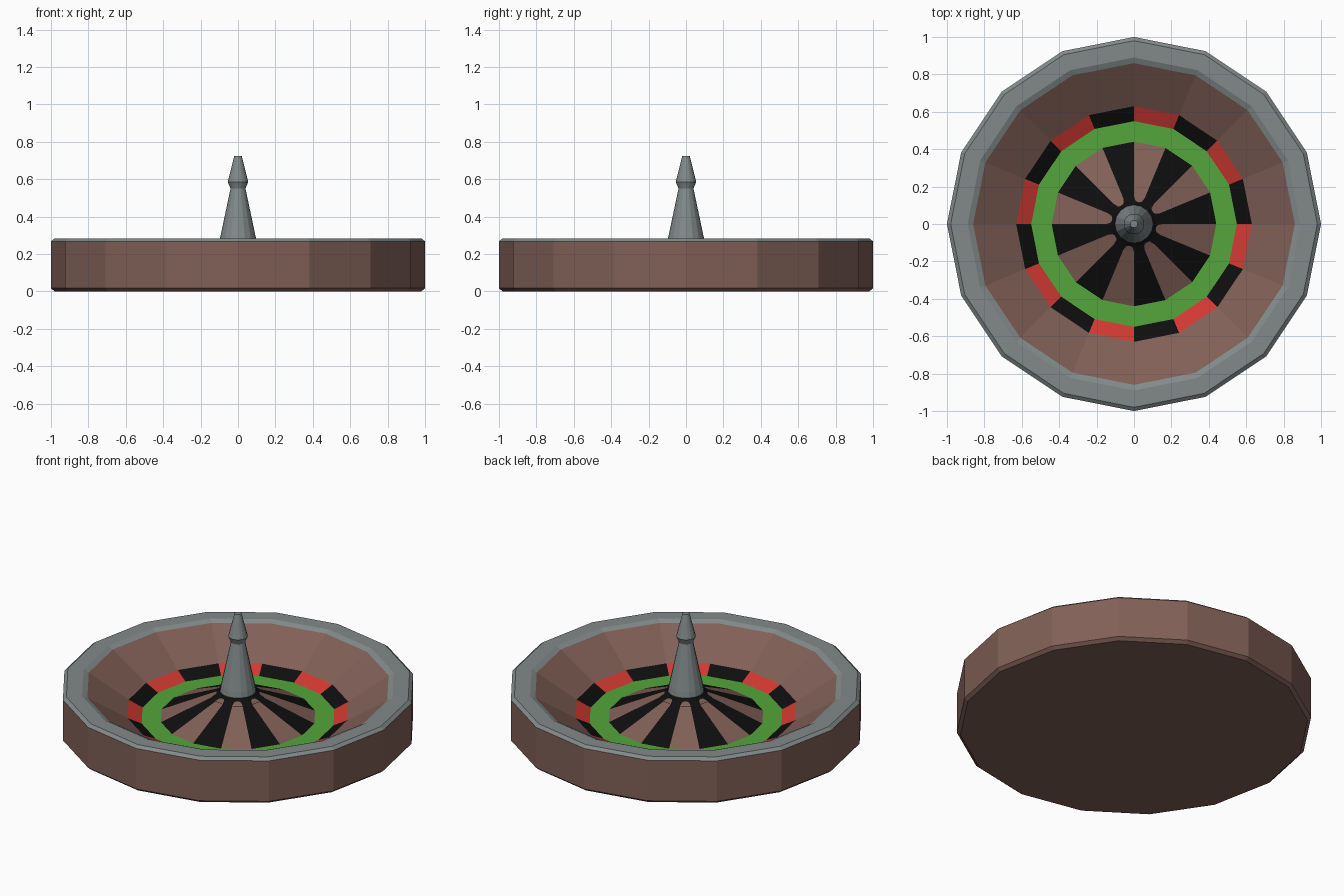
import bpy, bmesh, math

if "Cube" in bpy.data.objects:
    bpy.data.objects.remove(bpy.data.objects["Cube"])

N = 16


def material(name, rgb):
    lin = [((c / 255 + 0.055) / 1.055) ** 2.4 if c > 10 else c / 255 / 12.92 for c in rgb]
    m = bpy.data.materials.new(name)
    m.diffuse_color = (*lin, 1)
    m.use_nodes = True
    m.node_tree.nodes["Principled BSDF"].inputs["Base Color"].default_value = m.diffuse_color
    return m


brown = material("brown wood", (129, 96, 87))
grey = material("grey metal", (130, 138, 138))
red = material("red", (210, 57, 50))
green = material("green", (83, 166, 59))
black = material("black", (14, 14, 14))


def lathe(name, profile, mats, rule, cap_start=False, cap_end=False):
    """Revolve (r, z) points in N flat sides; rule(band, side) -> material index."""
    bm = bmesh.new()
    rings = [[bm.verts.new((r * math.cos(2 * math.pi * i / N),
                            r * math.sin(2 * math.pi * i / N), z)) for i in range(N)]
             for r, z in profile]
    for b in range(len(rings) - 1):
        for i in range(N):
            j = (i + 1) % N
            f = bm.faces.new((rings[b][i], rings[b][j], rings[b + 1][j], rings[b + 1][i]))
            f.material_index = rule(b, i)
    if cap_start:
        bm.faces.new(rings[0][::-1]).material_index = rule(0, 0)
    if cap_end:
        bm.faces.new(rings[-1]).material_index = rule(len(rings) - 2, 0)
    me = bpy.data.meshes.new(name)
    bm.to_mesh(me)
    bm.free()
    for m in mats:
        me.materials.append(m)
    ob = bpy.data.objects.new(name, me)
    bpy.context.collection.objects.link(ob)
    return ob


# outer wooden body with chamfered foot
lathe("body", [(0.98, 0), (1, 0.017), (1, 0.268)], [brown], lambda b, i: 0, cap_start=True)

# metal rim
lathe("rim", [(1, 0.268), (0.98, 0.284), (0.89, 0.284), (0.86, 0.27)], [grey], lambda b, i: 0)

# sloped bowl, alternating pockets, flat track
lathe("bowl", [(0.86, 0.27), (0.63, 0.125), (0.55, 0.085), (0.44, 0.085)],
      [brown, black, red, green], lambda b, i: (0, 1 + i % 2, 3)[b])

# raised cone with alternating wedges and black collar
lathe("centre_cone", [(0.44, 0.085), (0.15, 0.216), (0.12, 0.232), (0.09, 0.255)],
      [black, brown], lambda b, i: i % 2 if b == 0 else 0)


# rounded tips of the brown wedges
def wedge_tips():
    bm = bmesh.new()
    for i in range(1, N, 2):
        a = 2 * math.pi * (i + 0.5) / N
        c, s = math.cos(a), math.sin(a)
        pts = [(0.147, -0.0293), (0.147, 0.0293), (0.126, 0.019), (0.120, 0.008),
               (0.120, -0.008), (0.126, -0.019)]
        bm.faces.new([bm.verts.new((u * c - v * s, u * s + v * c,
                                    0.219 + (0.147 - u) * 0.54)) for u, v in pts])
    me = bpy.data.meshes.new("wedge_tips")
    bm.to_mesh(me)
    bm.free()
    me.materials.append(brown)
    bpy.context.collection.objects.link(bpy.data.objects.new("wedge_tips", me))


wedge_tips()

# turned metal spindle
lathe("spindle", [(0.103, 0.24), (0.097, 0.28), (0.04, 0.55), (0.044, 0.56), (0.055, 0.585),
                  (0.05, 0.605), (0.02, 0.725)], [grey], lambda b, i: 0, cap_end=True)

# consistent outward/upward facing
for ob in bpy.data.objects:
    bm = bmesh.new()
    bm.from_mesh(ob.data)
    bm.normal_update()
    for f in bm.faces:
        c = f.calc_center_median()
        inward = ob.name in {"bowl", "centre_cone", "wedge_tips"}
        if inward and f.normal.z < 0:
            f.normal_flip()
    bm.to_mesh(ob.data)
    bm.free()
